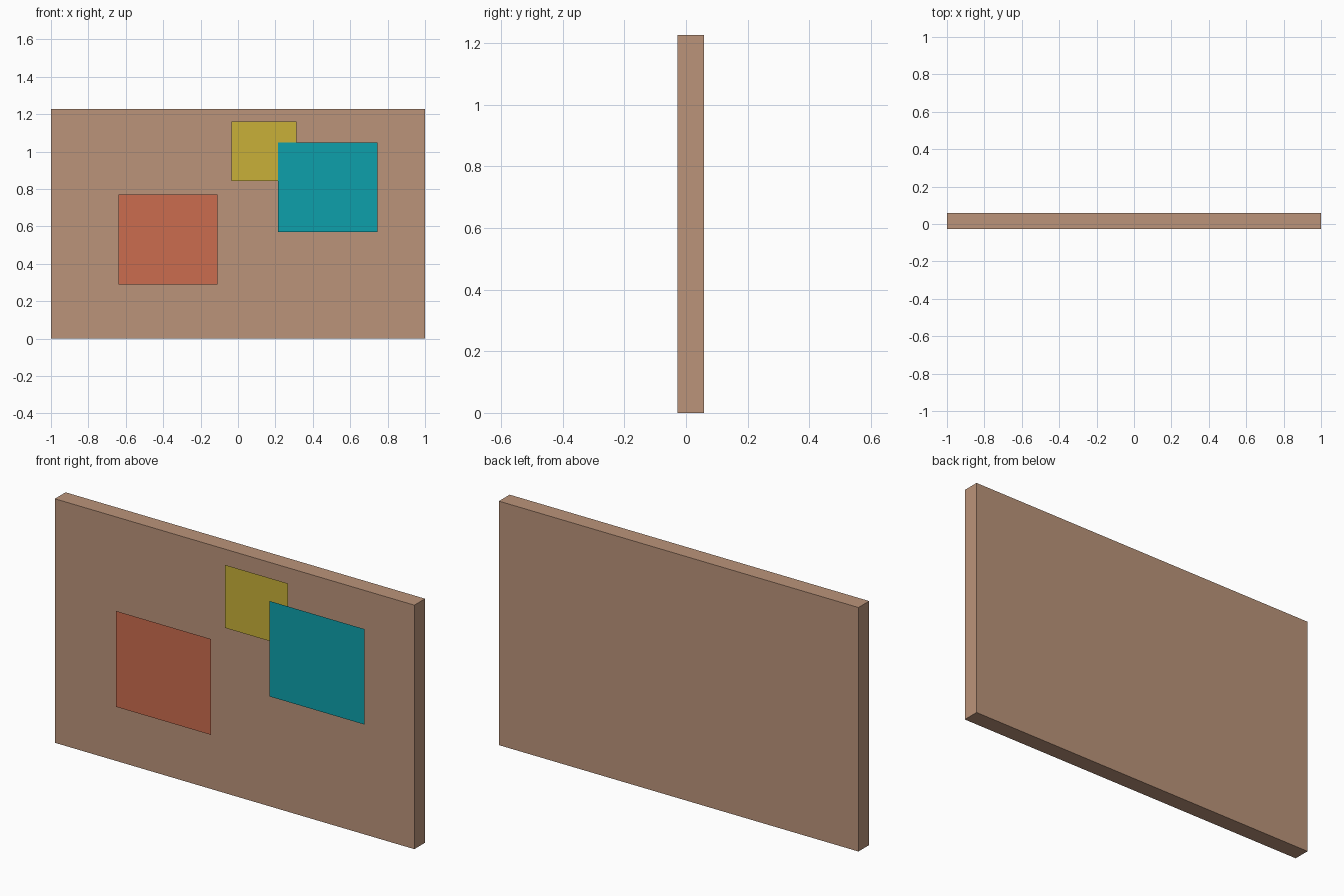
import bpy

if "Cube" in bpy.data.objects:
    bpy.data.objects.remove(bpy.data.objects["Cube"])


def linear(c):
    c /= 255
    return c / 12.92 if c <= 0.04045 else ((c + 0.055) / 1.055) ** 2.4


def material(name, rgb):
    mat = bpy.data.materials.new(name)
    mat.diffuse_color = (*[linear(c) for c in rgb], 1)
    mat.use_nodes = True
    mat.node_tree.nodes["Principled BSDF"].inputs["Base Color"].default_value = mat.diffuse_color
    return mat


def add_mesh(name, verts, faces, mat):
    mesh = bpy.data.meshes.new(name)
    mesh.from_pydata(verts, [], faces)
    mesh.materials.append(mat)
    obj = bpy.data.objects.new(name, mesh)
    bpy.context.collection.objects.link(obj)
    return obj


def add_note(name, x0, x1, z0, z1, y, mat):
    # Paper-thin sheet facing the front
    verts = [(x0, y, z0), (x1, y, z0), (x1, y, z1), (x0, y, z1)]
    return add_mesh(name, verts, [(0, 1, 2, 3)], mat)


# Board
HEIGHT, FRONT, BACK = 1.227, -0.027, 0.058
bpy.ops.mesh.primitive_cube_add(size=1, location=(0, (FRONT + BACK) / 2, HEIGHT / 2))
board = bpy.context.object
board.name = "board"
board.scale = (2, BACK - FRONT, HEIGHT)
bpy.ops.object.transform_apply(location=False, rotation=False, scale=True)
board.data.materials.append(material("cork brown", (187, 148, 122)))

# Notes hovering just in front of the board, the teal one overlapping the yellow
add_note("red_note", -0.64, -0.11, 0.289, 0.771, -0.057, material("brick red", (203, 108, 78)))
add_note("yellow_note", -0.036, 0.312, 0.844, 1.161, -0.050, material("mustard yellow", (200, 176, 57)))
add_note("teal_note", 0.215, 0.745, 0.57, 1.05, -0.058, material("teal", (13, 160, 171)))
